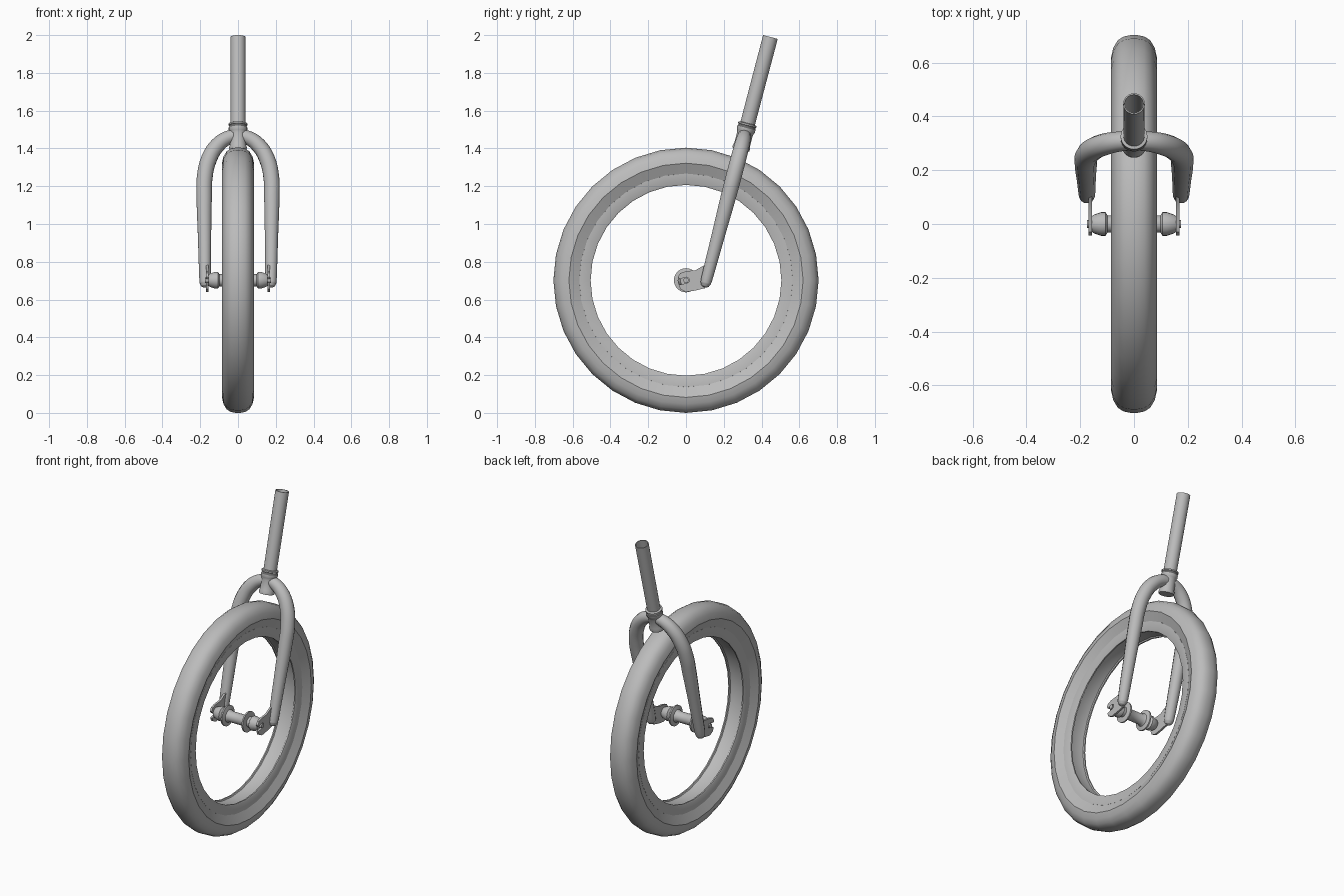
import bpy, bmesh, math
from mathutils import Matrix, Vector

if "Cube" in bpy.data.objects:
    bpy.data.objects.remove(bpy.data.objects["Cube"])

metal = bpy.data.materials.new("plain grey")
metal.diffuse_color = (0.5, 0.5, 0.5, 1)
metal.use_nodes = True
metal.node_tree.nodes["Principled BSDF"].inputs["Base Color"].default_value = metal.diffuse_color

WHEEL_Z = 0.702
RAKE = math.atan(0.263)            # backward lean of the fork


def lean_y(z):
    return 0.105 + 0.263 * (z - 0.69)


def add_object(name, mesh, angle=35, mirror=False):
    ob = bpy.data.objects.new(name, mesh)
    bpy.context.collection.objects.link(ob)
    mesh.materials.clear()
    mesh.materials.append(metal)
    if mirror:
        ob.modifiers.new("mirror", 'MIRROR').use_axis[0] = True
    bpy.ops.object.select_all(action='DESELECT')
    ob.select_set(True)
    bpy.context.view_layer.objects.active = ob
    bpy.ops.object.shade_smooth_by_angle(angle=math.radians(angle))
    return ob


def revolve(name, profile, matrix, sides, closed=False, angle=35):
    """Spin (radius, height) points round local z."""
    bm = bmesh.new()
    rings = []
    for r, h in profile:
        rings.append([bm.verts.new(matrix @ Vector((
            r * math.cos(2 * math.pi * i / sides),
            r * math.sin(2 * math.pi * i / sides), h))) for i in range(sides)])
    pairs = list(zip(rings, rings[1:]))
    if closed:
        pairs.append((rings[-1], rings[0]))
    for a, b in pairs:
        for i in range(sides):
            j = (i + 1) % sides
            bm.faces.new((a[i], a[j], b[j], b[i]))
    if not closed:
        bm.faces.new(rings[0])
        bm.faces.new(rings[-1])
    bmesh.ops.recalc_face_normals(bm, faces=bm.faces)
    mesh = bpy.data.meshes.new(name)
    bm.to_mesh(mesh)
    bm.free()
    return add_object(name, mesh, angle)


def both_sides(half):
    return [(r, -h) for r, h in half] + [(r, h) for r, h in reversed(half)]


axle_frame = Matrix.Translation((0, 0, WHEEL_Z)) @ Matrix.Rotation(math.pi / 2, 4, 'Y')

# tyre and rim
tyre = [(0.545, 0.05), (0.575, 0.064), (0.62, 0.085), (0.655, 0.077),
        (0.683, 0.06), (0.697, 0.038), (0.702, 0.013)]
revolve("tyre", both_sides(tyre), axle_frame, 32, closed=True, angle=30)
rim = [(0.515, 0.02), (0.512, 0.042), (0.505, 0.046), (0.505, 0.054),
       (0.512, 0.058), (0.565, 0.06), (0.57, 0.04)]
revolve("rim", both_sides(rim), axle_frame, 32, closed=True)

# hub with flanges, cones and axle
hub = [(0.014, 0.175), (0.014, 0.156), (0.03, 0.156), (0.035, 0.148),
       (0.044, 0.122), (0.044, 0.106), (0.032, 0.098), (0.032, 0.082),
       (0.064, 0.078), (0.064, 0.069), (0.04, 0.062), (0.033, 0.05)]
revolve("hub", both_sides(hub), axle_frame, 24)

# steerer tube, hollow and open at the top
def along_fork(z):
    return Matrix.Translation((0, lean_y(z), z)) @ Matrix.Rotation(-RAKE, 4, 'X')


length = (1.99 - 1.42) / math.cos(RAKE)
revolve("steerer_tube", [(0.039, 0), (0.04, length), (0.035, length), (0.035, 0.02)],
        along_fork(1.42), 24)

# crown with collar rings
crown = [(0.036, 0), (0.045, 0), (0.047, 0.012), (0.043, 0.025), (0.042, 0.085),
         (0.046, 0.1), (0.049, 0.105), (0.049, 0.122), (0.046, 0.126),
         (0.046, 0.131), (0.05, 0.134), (0.05, 0.142), (0.038, 0.146)]
revolve("fork_crown", crown, along_fork(1.393), 24)

# fork legs: tapered bent tubes (x, z, radius)
path = [(0.0, 1.468, 0.034), (0.05, 1.458, 0.037), (0.11, 1.415, 0.041),
        (0.155, 1.34, 0.043), (0.177, 1.24, 0.043), (0.179, 1.14, 0.042),
        (0.177, 0.92, 0.036), (0.175, 0.71, 0.031), (0.175, 0.688, 0.029),
        (0.175, 0.672, 0.021), (0.175, 0.665, 0.009)]
curve = bpy.data.curves.new("leg_path", 'CURVE')
curve.dimensions = '3D'
curve.bevel_depth = 1.0
curve.bevel_resolution = 4
curve.resolution_u = 5
curve.use_fill_caps = True
spline = curve.splines.new('BEZIER')
spline.bezier_points.add(len(path) - 1)
for p, (x, z, r) in zip(spline.bezier_points, path):
    p.co = (x, lean_y(z), z)
    p.radius = r
    p.handle_left_type = p.handle_right_type = 'AUTO'
helper = bpy.data.objects.new("leg_path", curve)
bpy.context.collection.objects.link(helper)
bpy.context.view_layer.update()
leg_mesh = bpy.data.meshes.new_from_object(
    helper.evaluated_get(bpy.context.evaluated_depsgraph_get()))
bpy.data.objects.remove(helper)
add_object("fork_leg", leg_mesh, 50, mirror=True)

# slotted dropout plates (y, z)
outline = [(0.115, 0.70), (0.105, 0.785), (0.085, 0.775), (0.05, 0.755),
           (0.0, 0.75), (-0.03, 0.74), (-0.043, 0.72), (-0.035, 0.708),
           (0.005, 0.719), (0.017, 0.71), (0.017, 0.695), (0.005, 0.687),
           (-0.038, 0.678), (-0.03, 0.655), (0.0, 0.64), (0.05, 0.648),
           (0.1, 0.66)]
bm = bmesh.new()
face = bm.faces.new([bm.verts.new((0.157, y, z)) for y, z in outline])
out = bmesh.ops.extrude_face_region(bm, geom=[face])
bmesh.ops.translate(bm, vec=(0.013, 0, 0),
                    verts=[g for g in out["geom"] if isinstance(g, bmesh.types.BMVert)])
bmesh.ops.recalc_face_normals(bm, faces=bm.faces)
plate = bpy.data.meshes.new("dropout")
bm.to_mesh(plate)
bm.free()
add_object("dropout", plate, 30, mirror=True)
